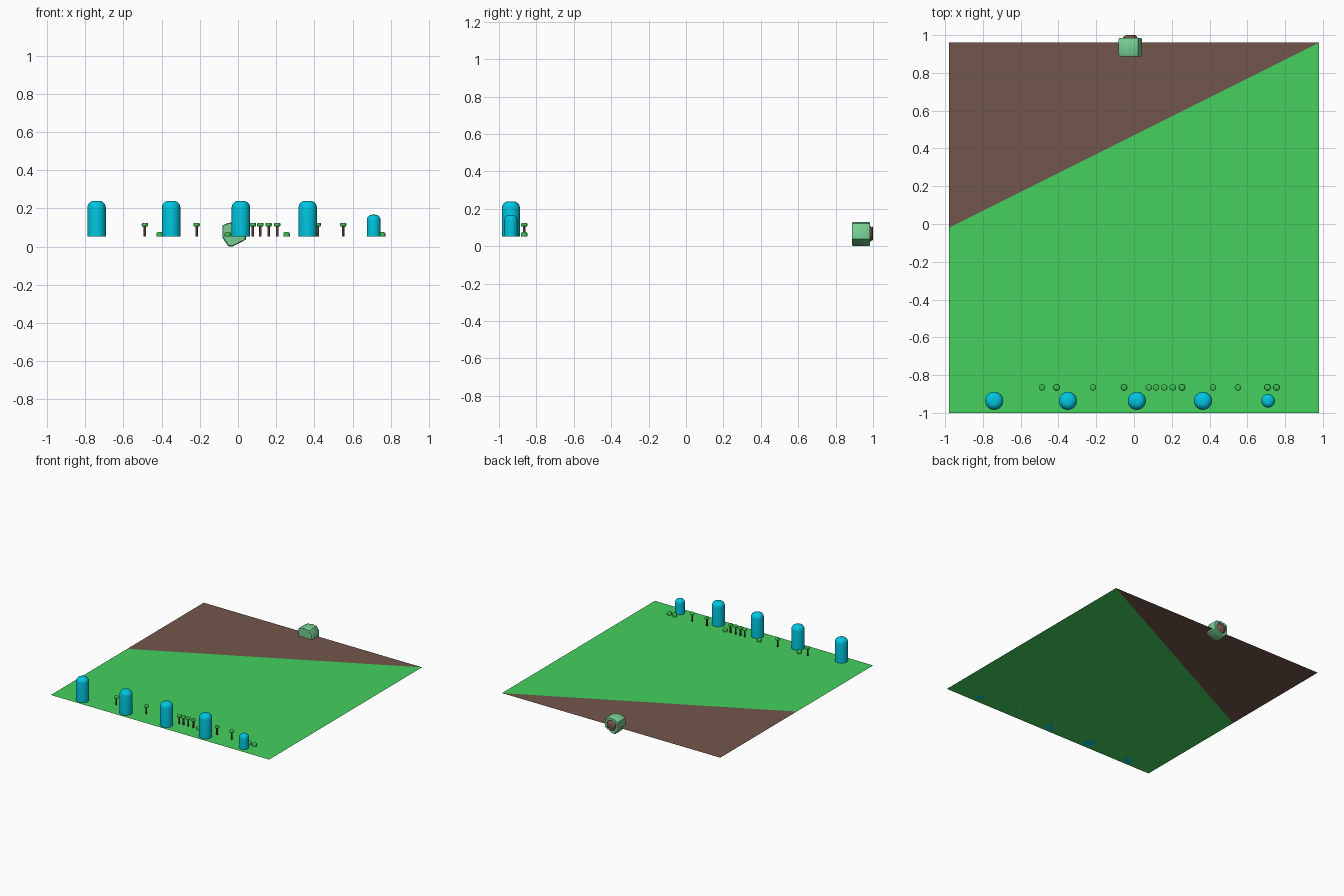
import bpy, bmesh, math

if "Cube" in bpy.data.objects:
    bpy.data.objects.remove(bpy.data.objects["Cube"])

GROUND = 0.052


def material(name, r, g, b):
    m = bpy.data.materials.new(name)
    m.diffuse_color = [(c / 255) ** 2.2 for c in (r, g, b)] + [1]
    m.use_nodes = True
    m.node_tree.nodes["Principled BSDF"].inputs["Base Color"].default_value = m.diffuse_color
    return m


GRASS = material("grass", 70, 207, 94)
EARTH = material("earth", 114, 87, 77)
CYAN = material("cyan", 0, 196, 222)
LEAF = material("leaf", 65, 190, 80)
BARK = material("bark", 95, 70, 60)
MINT = material("mint", 118, 205, 145)
RED = material("red", 200, 80, 65)


def add(name, verts, faces, mat, smooth=True):
    me = bpy.data.meshes.new(name)
    me.from_pydata(verts, [], faces)
    bm = bmesh.new()
    bm.from_mesh(me)
    if smooth:
        bmesh.ops.recalc_face_normals(bm, faces=bm.faces)
    bm.to_mesh(me)
    bm.free()
    me.materials.append(mat)
    ob = bpy.data.objects.new(name, me)
    bpy.context.collection.objects.link(ob)
    if smooth:
        bpy.ops.object.select_all(action='DESELECT')
        ob.select_set(True)
        bpy.context.view_layer.objects.active = ob
        bpy.ops.object.shade_smooth_by_angle(angle=math.radians(35))
    return ob


def prism(name, rings, mat):
    """Joins equal rings of points and caps both ends."""
    n = len(rings[0])
    verts = [p for ring in rings for p in ring]
    faces = [(k * n + i, k * n + (i + 1) % n, (k + 1) * n + (i + 1) % n, (k + 1) * n + i)
             for k in range(len(rings) - 1) for i in range(n)]
    faces += [tuple(range(n))[::-1], tuple(range(len(verts) - n, len(verts)))]
    return add(name, verts, faces, mat)


def post(name, x, y, z, r, h, bevel, mat, n=24, both=False):
    """Upright cylinder with a rounded top rim (and bottom rim if both)."""
    arc = [(r - bevel + bevel * math.cos(a), bevel * math.sin(a))
           for a in [math.pi / 2 * i / 5 for i in range(6)]] if bevel else [(r, 0)]
    prof = [(pr, bevel - pz) for pr, pz in reversed(arc)] if both else [(r, 0)]
    prof += [(pr, h - bevel + pz) for pr, pz in arc]
    rings = [[(x + pr * math.cos(2 * math.pi * i / n), y + pr * math.sin(2 * math.pi * i / n), z + pz)
              for i in range(n)] for pr, pz in prof]
    return prism(name, rings, mat)


# ground: grass with a triangular bare-earth corner
add("grass_field", [(-.98, -1, GROUND), (.98, -1, GROUND), (.98, .96, GROUND), (-.98, -.02, GROUND)],
    [(0, 1, 2, 3)], GRASS, False)
add("earth_corner", [(-.98, -.02, GROUND), (.98, .96, GROUND), (-.98, .96, GROUND)],
    [(0, 1, 2)], EARTH, False)

# row of rounded towers, the last one smaller
for x in (-.74, -.35, .015, .365):
    post("tower", x, -.936, GROUND, .048, .188, .035, CYAN, 32)
post("small_tower", .71, -.936, GROUND, .036, .115, .028, CYAN, 32)

# small trees and bushes
for x in (-.487, -.217, .078, .117, .16, .205, .418, .55):
    post("tree_trunk", x, -.865, GROUND, .0065, .058, 0, BARK, 12)
    post("tree_crown", x, -.865, GROUND + .053, .017, .02, .007, LEAF, 16, True)
for x in (-.41, -.053, .254, .707, .754):
    post("bush", x, -.865, GROUND, .017, .024, .009, LEAF, 16)

# tilted boulder at the rear edge
outline = [(-.082, .11), (-.082, .047), (-.05, .002), (-.03, 0), (.042, .037),
           (.042, .088), (.022, .122), (-.02, .13), (-.06, .122)]
cx, cz = -.02, .066


def section(y, s):
    return [(cx + (x - cx) * s, y, cz + (z - cz) * s) for x, z in outline]


prism("boulder", [section(.888, .93), section(.897, 1), section(.977, 1), section(.985, .93)], MINT)
# bare knob and red streak on the boulder's back
prism("boulder_knob", [section(.984, .65), section(.993, .55), section(1.0, .32)], EARTH)
add("red_streak", [(-.05, .9945, .035), (-.03, 1.0, .03), (.012, 1.0, .1), (-.004, .9945, .106)],
    [(0, 1, 2, 3)], RED, False)
